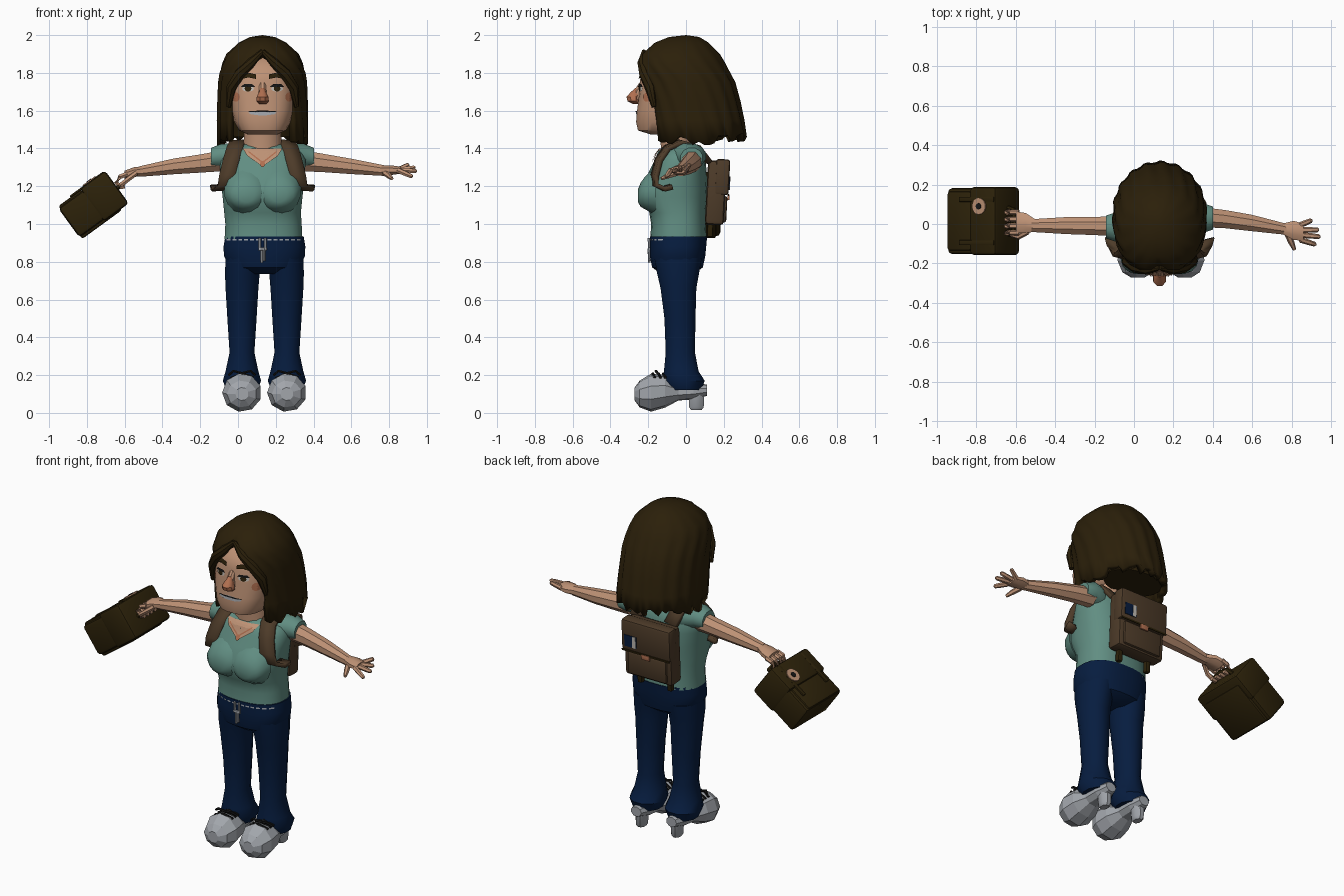
import bpy, bmesh, math, random
from mathutils import Vector, Matrix
from mathutils.bvhtree import BVHTree

random.seed(4)
if "Cube" in bpy.data.objects:
    bpy.data.objects.remove(bpy.data.objects["Cube"])
CX = 0.13  # body centre line
HX = 0.14  # hip centre line


def material(name, r, g, b):
    m = bpy.data.materials.new(name)
    m.use_nodes = True
    m.diffuse_color = (r, g, b, 1)
    node = next(n for n in m.node_tree.nodes if n.type == 'BSDF_PRINCIPLED')
    node.inputs["Base Color"].default_value = (r, g, b, 1)
    node.inputs["Roughness"].default_value = 0.9
    return m


HAIR = material("dark brown hair", .024, .014, .003)
SKIN = material("skin", .52, .29, .18)
SHIRT = material("teal", .12, .27, .225)
DENIM = material("navy denim", .002, .012, .05)
GREY = material("light grey", .36, .38, .41)
PACK = material("brown canvas", .075, .044, .022)
CASE = material("dark leather", .026, .016, .003)
BLACK = material("black", .008, .008, .008)
BLUSH = material("terracotta", .44, .16, .08)
WHITE = material("off white", .55, .52, .48)


def finish(name, bm, mat, smooth=True, recalc=True):
    if recalc:
        bmesh.ops.recalc_face_normals(bm, faces=bm.faces)
    me = bpy.data.meshes.new(name)
    bm.to_mesh(me)
    bm.free()
    me.materials.append(mat)
    ob = bpy.data.objects.new(name, me)
    bpy.context.collection.objects.link(ob)
    if smooth:
        bpy.ops.object.select_all(action='DESELECT')
        ob.select_set(True)
        bpy.context.view_layer.objects.active = ob
        bpy.ops.object.shade_smooth_by_angle(angle=math.radians(40))
    return ob


def skin_rings(bm, rings, closed=True, caps=True):
    rows = [[bm.verts.new(p) for p in r] for r in rings]
    n = len(rows[0])
    for a, b in zip(rows, rows[1:]):
        for i in range(n if closed else n - 1):
            j = (i + 1) % n
            bm.faces.new((a[i], a[j], b[j], b[i]))
    if caps:
        bm.faces.new(rows[0])
        bm.faces.new(rows[-1])


def sp(v, p):
    return math.copysign(abs(v) ** (2 / p), v)


def loft(name, axis, rings, mat, n=16, p=2.0, smooth=True):
    """Rings are (position on axis, centre a, centre b, radius a, radius b)."""
    out = []
    for t, a, b, ra, rb in rings:
        row = []
        for i in range(n):
            ang = math.tau * (i + .5) / n
            co = [a + ra * sp(math.cos(ang), p), b + rb * sp(math.sin(ang), p)]
            co.insert("xyz".index(axis), t)
            row.append(Vector(co))
        out.append(row)
    bm = bmesh.new()
    skin_rings(bm, out)
    return finish(name, bm, mat, smooth)


def tube(name, pts, radii, mat, n=6):
    pts = [Vector(p) for p in pts]
    rings = []
    for i, p in enumerate(pts):
        d = pts[min(i + 1, len(pts) - 1)] - pts[max(i - 1, 0)]
        q = d.to_track_quat('Z', 'Y')
        r = radii[i] if isinstance(radii, (list, tuple)) else radii
        rings.append([p + q @ Vector((r * math.cos(math.tau * k / n), r * math.sin(math.tau * k / n), 0))
                      for k in range(n)])
    bm = bmesh.new()
    skin_rings(bm, rings)
    return finish(name, bm, mat)


def box(name, centre, size, mat, frame=Matrix(), bevel=.012):
    bm = bmesh.new()
    bmesh.ops.create_cube(bm, size=1, matrix=Matrix.Translation(centre) @ Matrix.Diagonal((*size, 1)))
    if bevel:
        bmesh.ops.bevel(bm, geom=bm.edges[:], offset=bevel, segments=2, affect='EDGES', profile=.5)
    bm.transform(frame)
    return finish(name, bm, mat, bevel > 0)


def decal(name, target, outline, mat, lift=.005):
    """Thin plate laid on the front of a target, outline given in x and z."""
    me = target.data
    tree = BVHTree.FromPolygons([v.co for v in me.vertices], [f.vertices[:] for f in me.polygons])
    pts = [Vector(p) for p in outline]
    edge = [a.lerp(b, k / 4) for a, b in zip(pts, pts[1:] + pts[:1]) for k in range(4)]
    mid = sum(pts, Vector((0, 0))) / len(pts)

    def drop(p):
        hit = tree.ray_cast(Vector((p.x, -2, p.y)), Vector((0, 1, 0)))[0]
        return Vector((p.x, (hit.y if hit else -.1) - lift, p.y))
    bm = bmesh.new()
    skin_rings(bm, [[drop(mid.lerp(p, t)) for p in edge] for t in (1, .66, .33, .02)], caps=False)
    bm.normal_update()
    bmesh.ops.reverse_faces(bm, faces=[f for f in bm.faces if f.normal.y > 0])
    return finish(name, bm, mat, False, False)


def oval(x, z, rx, rz, n=10):
    return [(x + rx * math.cos(math.tau * i / n), z + rz * math.sin(math.tau * i / n)) for i in range(n)]


# Head, neck and face
head = loft("head", 'z', [(1.475, CX, -.1, .08, .09), (1.495, CX, -.11, .125, .145), (1.54, CX, -.1, .15, .165),
                          (1.6, CX, -.09, .165, .17), (1.68, CX, -.08, .172, .17), (1.76, CX, -.07, .17, .175),
                          (1.82, CX, -.05, .16, .18), (1.9, CX, 0, .11, .13)], SKIN, 24, 2.7)
loft("neck", 'z', [(1.3, CX, -.05, .11, .085), (1.4, CX, -.05, .105, .085), (1.52, CX, -.06, .1, .085)], SKIN, 12)
loft("nose_bridge", 'z', [(1.66, CX, -.26, .03, .03), (1.7, CX, -.25, .022, .03), (1.75, CX, -.232, .018, .015)],
     SKIN, 8)
loft("nose", 'z', [(1.635, CX, -.262, .02, .02), (1.65, CX, -.277, .036, .035), (1.672, CX, -.28, .034, .038),
                   (1.695, CX, -.268, .022, .03), (1.72, CX, -.255, .012, .015)], BLUSH, 8)
decal("mouth", head, oval(CX, 1.588, .075, .013), GREY)
decal("mouth_line", head, oval(CX, 1.596, .08, .004), BLACK, .008)
for s, side in ((-1, "right"), (1, "left")):
    ex = CX + s * .077
    decal(side + "_eye", head, oval(ex, 1.716, .032, .015), WHITE)
    decal(side + "_iris", head, oval(ex, 1.717, .018, .016), HAIR, .007)
    decal(side + "_lashes", head, [(ex - .038, 1.726), (ex + .038, 1.726), (ex + .022, 1.74), (ex - .022, 1.74)],
          BLACK, .008)
    decal(side + "_eyebrow", head, [(CX + s * .034, 1.768), (CX + s * .075, 1.776), (CX + s * .11, 1.768),
                                    (CX + s * .105, 1.785), (CX + s * .07, 1.8), (CX + s * .034, 1.792)], HAIR, .009)
    decal(side + "_cheek", head, oval(CX + s * .14, 1.672, .02, .025), BLUSH)

# Hair shell: (height, half width, front y, back y, half angle of the face opening)
rings = []
COLS = 56
for k, (z, rx, f, b, gap) in enumerate([(2, 0, 0, 0, 0), (1.99, .065, -.09, .07, 0), (1.96, .125, -.165, .12, 0),
                                        (1.9, .19, -.232, .18, 0), (1.85, .212, -.246, .21, 12),
                                        (1.8, .226, -.247, .235, 27), (1.75, .232, -.24, .26, 34),
                                        (1.65, .236, -.225, .285, 40), (1.55, .238, -.215, .305, 42),
                                        (1.43, .238, -.205, .318, 43)]):
    row = []
    for i in range(COLS + 1):
        g = math.radians(gap)
        a = g + (math.tau - 2 * g) * i / COLS
        p = 2.35 if math.cos(a) > 0 else 2
        w = 1 + min(k, 6) * .0035 * math.sin(i * 1.57 + z * 6)
        jag = random.uniform(-.025, .03) + .03 * abs(math.cos(a)) if k == 9 else 0
        row.append(Vector((CX + w * rx * sp(math.sin(a), p),
                           (f + b) / 2 - w * (b - f) / 2 * sp(math.cos(a), p), z + jag)))
    rings.append(row)
bm = bmesh.new()
skin_rings(bm, rings, closed=False, caps=False)
bmesh.ops.remove_doubles(bm, verts=bm.verts, dist=.0005)
hair = finish("hair", bm, HAIR)
shell = hair.modifiers.new("thickness", 'SOLIDIFY')
shell.thickness, shell.offset = .035, -1
loft("hair_underside", 'z', [(1.46, CX, .14, .18, .13), (1.6, CX, .12, .19, .14), (1.75, CX, .08, .18, .14)], HAIR, 16)
for s, side in ((-1, "right"), (1, "left")):
    tube(side + "_fringe", [(CX, -.222, 1.915), (CX + s * .06, -.232, 1.855), (CX + s * .12, -.22, 1.795),
                            (CX + s * .165, -.19, 1.72), (CX + s * .18, -.17, 1.62)],
         [.012, .025, .03, .028, .012], HAIR, 8)

# Shirt with neckline and necklace
shirt = loft("shirt", 'z', [(.92, CX + .005, -.04, .207, .15), (1, CX + .005, -.04, .203, .145),
                            (1.06, CX, -.045, .204, .15), (1.14, CX, -.065, .212, .177), (1.19, CX, -.06, .218, .174),
                            (1.27, CX, -.045, .225, .155), (1.34, CX, -.03, .23, .135), (1.38, CX, -.03, .205, .12),
                            (1.42, CX, -.03, .12, .085)], SHIRT, 28, 2.4)
decal("neckline", shirt, [(CX - .105, 1.4), (CX + .105, 1.4), (CX + .08, 1.36), (CX, 1.305), (CX - .08, 1.36)],
      SKIN, .009)
decal("pendant", shirt, oval(CX, 1.318, .014, .016), BLUSH, .014)
for s, side in ((-1, "right"), (1, "left")):
    decal(side + "_chain", shirt, [(CX, 1.32), (CX + s * .075, 1.38), (CX + s * .075, 1.388), (CX, 1.33)], BLUSH, .014)
    loft(side + "_bust", 'y', [(-.254, CX + s * .085, 1.15, .04, .035), (-.24, CX + s * .085, 1.155, .08, .065),
                               (-.215, CX + s * .085, 1.165, .105, .09), (-.16, CX + s * .08, 1.175, .125, .13)],
         SHIRT, 16)
    sy = .03 if s > 0 else -.015
    loft(side + "_sleeve", 'x', [(CX + s * .15, 0, 1.355, .09, .075), (CX + s * .22, sy, 1.36, .078, .066),
                                 (CX + s * .272, sy, 1.35, .06, .055)], SHIRT, 12)

# Trousers, drawstring and shoes
hips = loft("hips", 'z', [(.735, HX, -.045, .1, .085), (.77, HX, -.045, .185, .135), (.83, HX, -.045, .216, .148),
                          (.88, HX, -.042, .218, .15), (.935, HX, -.04, .209, .153)], DENIM, 24, 2.4)
for i in range(13):
    x = HX - .19 + i * .031
    decal("waist_stitch", hips, [(x - .01, .912), (x + .01, .912), (x + .01, .92), (x - .01, .92)], GREY)
for x, z in ((-.015, .895), (.015, .895), (-.005, .83), (.008, .84)):
    tube("drawstring", [(CX + x, -.195, z - .035), (CX + x, -.197, z + .03)], .007, GREY)
box("drawstring_knot", (CX, -.196, .868), (.045, .012, .014), GREY, bevel=.003)
for s, side in ((-1, "right"), (1, "left")):
    lx = HX + s * .119
    loft(side + "_trouser_leg", 'z', [(.12, lx, -.005, .085, .09), (.17, lx, -.012, .105, .115),
                                      (.22, lx, -.025, .09, .095), (.32, lx, -.03, .068, .08),
                                      (.5, lx, -.032, .08, .085), (.66, lx, -.04, .09, .098),
                                      (.74, lx - s * .002, -.042, .095, .115), (.82, lx - s * .01, -.042, .1, .13)],
         DENIM, 12)
    loft(side + "_shoe", 'y', [(-.272, lx, .1, .035, .035), (-.245, lx, .1, .08, .072), (-.185, lx, .107, .105, .102),
                               (-.11, lx, .115, .095, .088), (-.04, lx, .11, .062, .045), (.04, lx, .115, .058, .045),
                               (.112, lx, .12, .035, .03)], GREY, 9, smooth=False)
    loft(side + "_heel", 'z', [(.015, lx, .055, .022, .03), (.03, lx, .055, .032, .042), (.13, lx, .055, .04, .045)],
         GREY, 8)
    for y, z in ((-.165, .207), (-.135, .208), (-.11, .208)):
        tube(side + "_lace", [(lx - .06, y, z - .025), (lx, y - .01, z), (lx + .06, y, z - .02)], .008, BLACK)
    for e in (-1, 1):
        tube(side + "_bow", [(lx, -.15, .21), (lx + e * .045, -.16, .222), (lx + e * .07, -.14, .2)], .007, BLACK)

# Arms and hands
loft("right_arm", 'x', [(-.08, -.012, 1.335, .055, .06), (-.2, -.01, 1.32, .05, .052), (-.34, -.008, 1.305, .047, .045),
                        (-.52, -.008, 1.278, .035, .03)], SKIN, 8)
loft("right_palm", 'x', [(-.5, -.008, 1.28, .033, .028), (-.55, .005, 1.275, .055, .028), (-.6, .008, 1.26, .06, .024)],
     SKIN, 8)
for i in range(4):
    y = -.045 + i * .035
    tube("right_finger", [(-.585, y, 1.265), (-.625, y, 1.25), (-.645, y, 1.22), (-.62, y, 1.195), (-.6, y, 1.2)],
         .014, SKIN)
tube("right_thumb", [(-.54, -.04, 1.27), (-.585, -.065, 1.235), (-.62, -.055, 1.205)], .014, SKIN)
loft("left_arm", 'x', [(.34, .035, 1.335, .055, .06), (.46, .025, 1.322, .05, .052), (.6, .005, 1.305, .045, .044),
                       (.78, -.028, 1.282, .03, .03)], SKIN, 8)
loft("left_palm", 'x', [(.76, -.026, 1.285, .032, .028), (.81, -.032, 1.285, .052, .028), (.86, -.042, 1.285, .048, .02)],
     SKIN, 8)
for y0, tip in ((-.005, (.905, .02, 1.315)), (-.03, (.94, -.03, 1.3)), (-.055, (.948, -.065, 1.28)),
                (-.08, (.925, -.105, 1.25))):
    tip = Vector(tip)
    base = Vector((.845, y0, 1.285))
    tube("left_finger", [base, base.lerp(tip, .55), base.lerp(tip, .92), tip], [.015, .014, .012, .005], SKIN)
tube("left_thumb", [(.78, -.05, 1.27), (.8, -.095, 1.255), (.815, -.13, 1.24)], [.017, .015, .009], SKIN)

# Backpack, slightly leaning back
lean = Matrix.Translation((.115, .158, 1.165)) @ Matrix.Rotation(math.radians(-3), 4, 'X')
box("backpack_body", (0, 0, 0), (.32, .1, .34), PACK, lean, .02)
box("backpack_pocket", (0, .045, -.085), (.26, .035, .14), PACK, lean)
box("backpack_flap", (0, .03, .085), (.33, .075, .19), PACK, lean, .015)
box("flap_edge", (0, .067, -.007), (.32, .006, .01), CASE, lean, 0)
box("backpack_buckle", (0, .068, -.02), (.055, .012, .03), BLUSH, lean, .003)
box("patch", (.1, .068, .055), (.08, .006, .07), DENIM, lean, 0)
box("patch_stripe", (.075, .07, .055), (.022, .006, .07), WHITE, lean, 0)
for s, side in ((-1, "right"), (1, "left")):
    box(side + "_loose_strap", (s * .1, -.02, -.19), (.03, .03, .09), CASE, lean, .006)
    path = [(.11, .12, 1.33), (.125, .06, 1.41), (.13, -.03, 1.435), (.145, -.1, 1.405), (.165, -.145, 1.34),
            (.185, -.165, 1.26), (.195, -.165, 1.21), (.225, -.12, 1.19), (.235, -.08, 1.2)]
    rows = []
    for x, y, z in path:
        rows.append([Vector((CX + s * (x - .042), y - .01, z)), Vector((CX + s * (x + .042), y + .01, z - .005))])
    bm = bmesh.new()
    skin_rings(bm, rows, closed=False, caps=False)
    strap = finish(side + "_strap", bm, PACK)
    mod = strap.modifiers.new("thickness", 'SOLIDIFY')
    mod.thickness, mod.offset = .026, 0

# Briefcase tilted in the right hand: local x points to its handle
tilt = Matrix.Translation((-.768, .015, 1.098)) @ Matrix.Rotation(math.radians(-36), 4, 'Y')
box("case_body", (0, 0, 0), (.315, .335, .19), CASE, tilt, .02)
box("case_lid", (.078, 0, .005), (.165, .345, .215), CASE, tilt, .018)
box("case_back_pocket", (-.02, 0, -.095), (.26, .29, .03), CASE, tilt, .012)
box("case_front_pocket", (-.075, 0, .09), (.15, .3, .03), CASE, tilt)
for y in (-.11, .11):
    box("case_band", (.04, y, .108), (.22, .025, .012), CASE, tilt, .004)
tube("case_handle", [tilt @ Vector(p) for p in ((.145, -.07, 0), (.19, -.06, 0), (.2, 0, 0), (.19, .06, 0), (.145, .07, 0))],
     .013, CASE)
for name, r, h, mat in (("case_badge", .042, .115, SKIN), ("badge_dot", .016, .118, BLACK)):
    bm = bmesh.new()
    bmesh.ops.create_cone(bm, cap_ends=True, segments=14, radius1=r, radius2=r, depth=.008,
                          matrix=Matrix.Translation((.06, .075, h)))
    bm.transform(tilt)
    finish(name, bm, mat, False)
